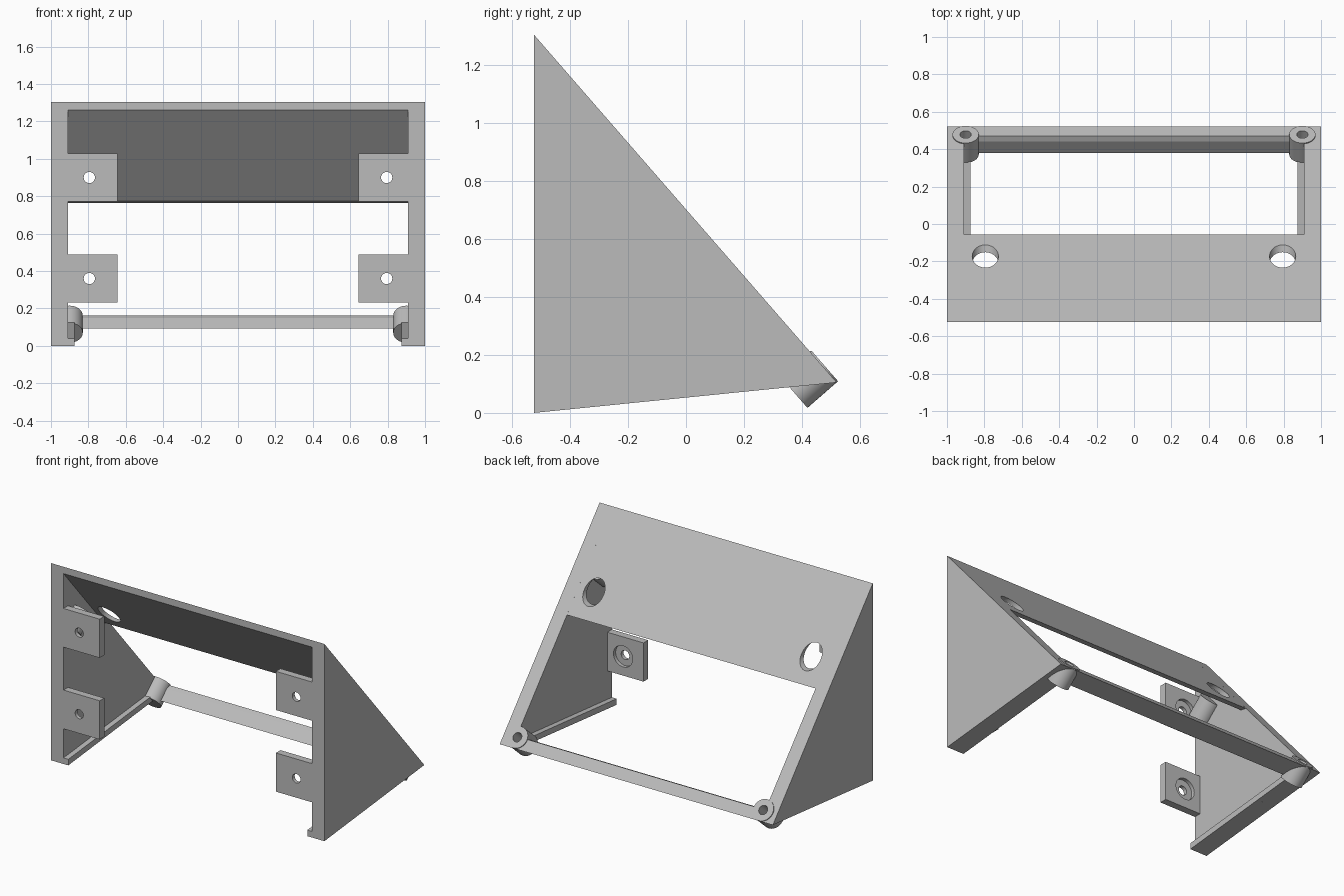
import bpy, bmesh
from mathutils import Vector

cube = bpy.data.objects.get("Cube")
if cube:
    bpy.data.objects.remove(cube, do_unlink=True)

GREY = (0.5, 0.5, 0.5, 1)
mat = bpy.data.materials.new("plain grey")
mat.use_nodes = True
mat.diffuse_color = GREY
mat.node_tree.nodes["Principled BSDF"].inputs["Base Color"].default_value = GREY

# Outline of the wedge in the side plane (y, z)
FRONT_LOW, FRONT_TOP, BACK_TIP = (-0.525, 0), (-0.525, 1.305), (0.52, 0.105)
run, drop = BACK_TIP[0] - FRONT_TOP[0], BACK_TIP[1] - FRONT_TOP[1]
NORMAL = Vector((0, -drop, run)).normalized()


def add_object(name, bm):
    bmesh.ops.recalc_face_normals(bm, faces=bm.faces)
    mesh = bpy.data.meshes.new(name)
    bm.to_mesh(mesh)
    bm.free()
    mesh.materials.append(mat)
    obj = bpy.data.objects.new(name, mesh)
    bpy.context.collection.objects.link(obj)
    return obj


def prism(name, profile, x0, x1):
    """Extrude a (y, z) profile along x."""
    bm = bmesh.new()
    face = bm.faces.new([bm.verts.new((x0, y, z)) for y, z in profile])
    ext = bmesh.ops.extrude_face_region(bm, geom=[face])
    verts = [v for v in ext["geom"] if isinstance(v, bmesh.types.BMVert)]
    bmesh.ops.translate(bm, verts=verts, vec=(x1 - x0, 0, 0))
    return add_object(name, bm)


def rod(name, start, end, radius):
    """Cylinder between two points."""
    start, end = Vector(start), Vector(end)
    axis = end - start
    bm = bmesh.new()
    bmesh.ops.create_cone(bm, cap_ends=True, segments=40, radius1=radius,
                          radius2=radius, depth=axis.length)
    bm.transform(axis.to_track_quat("Z", "Y").to_matrix().to_4x4())
    bmesh.ops.translate(bm, verts=bm.verts, vec=(start + end) / 2)
    for f in bm.faces:
        f.smooth = len(f.verts) == 4
    for e in bm.edges:
        e.smooth = all(len(f.verts) == 4 for f in e.link_faces)
    return add_object(name, bm)


def cut(obj, *cutters):
    """Subtract the cutters, then discard them."""
    for c in cutters:
        c.hide_render = True
        mod = obj.modifiers.new("cut", "BOOLEAN")
        mod.object = c
        mod.solver = "EXACT"
    bpy.context.view_layer.update()
    dg = bpy.context.evaluated_depsgraph_get()
    mesh = bpy.data.meshes.new_from_object(obj.evaluated_get(dg))
    obj.modifiers.clear()
    obj.data = mesh
    for c in cutters:
        bpy.data.objects.remove(c, do_unlink=True)


INNER, LIP, TAB_IN = 0.91, 0.875, 0.645
HOLE_X, HIGH, LOW = 0.795, 0.9, 0.36
BORE, PIN, POST_X = 0.07, 0.03, 0.9

# Sloped upper panel with two tool access holes
panel = prism("sloped_panel", [FRONT_TOP, (-0.525, 1.26), (-0.103, 0.775),
                               (-0.055, 0.765)], -INNER, INNER)
cut(panel, *[rod("access_cutter", (s * HOLE_X, -0.46, HIGH),
                 (s * HOLE_X, 0.2, HIGH), BORE) for s in (1, -1)])

# Rear cross bar
prism("rear_bar", [BACK_TIP, (0.47, 0.162), (0.44, 0.148), (0.38, 0.092)],
      -INNER, INNER)

for s, side in ((1, "left"), (-1, "right")):
    # Triangular side wall and its bottom lip
    prism(side + "_wall", [FRONT_LOW, FRONT_TOP, BACK_TIP], s * INNER, s)
    prism(side + "_lip", [FRONT_LOW, (-0.525, 0.04), (0.47, 0.138),
                          (0.5, 0.103)], s * LIP, s * INNER)

    # Counterbored mounting tabs
    for z, level in ((HIGH, "upper"), (LOW, "lower")):
        tab = prism(f"{side}_{level}_tab",
                    [(-0.525, z - 0.127), (-0.525, z + 0.129),
                     (-0.477, z + 0.129), (-0.477, z - 0.127)],
                    s * TAB_IN, s * INNER)
        x = s * HOLE_X
        cut(tab,
            rod("hole_cutter", (x, -0.6, z), (x, -0.4, z), PIN),
            rod("bore_cutter", (x, -0.5, z), (x, -0.4, z), BORE))

    # Rear screw post, square to the slope
    top = Vector((s * POST_X, 0.474, 0.158)) + NORMAL * 0.006
    post = rod(side + "_rear_post", top, top - NORMAL * 0.14, BORE)
    hole = rod("screw_cutter", top + NORMAL * 0.05, top - NORMAL * 0.11, PIN)
    cut(post, hole)
    # Open the wall and bar where the screw enters
    for part in (bpy.data.objects[side + "_wall"], bpy.data.objects["rear_bar"],
                 bpy.data.objects[side + "_lip"]):
        cut(part, rod("screw_cutter", top + NORMAL * 0.05,
                      top - NORMAL * 0.11, PIN))

    # Short post behind the upper tab
    end = Vector((s * POST_X, -0.47, 0.865))
    rod(side + "_upper_post", end, end + NORMAL * 0.14, BORE)
